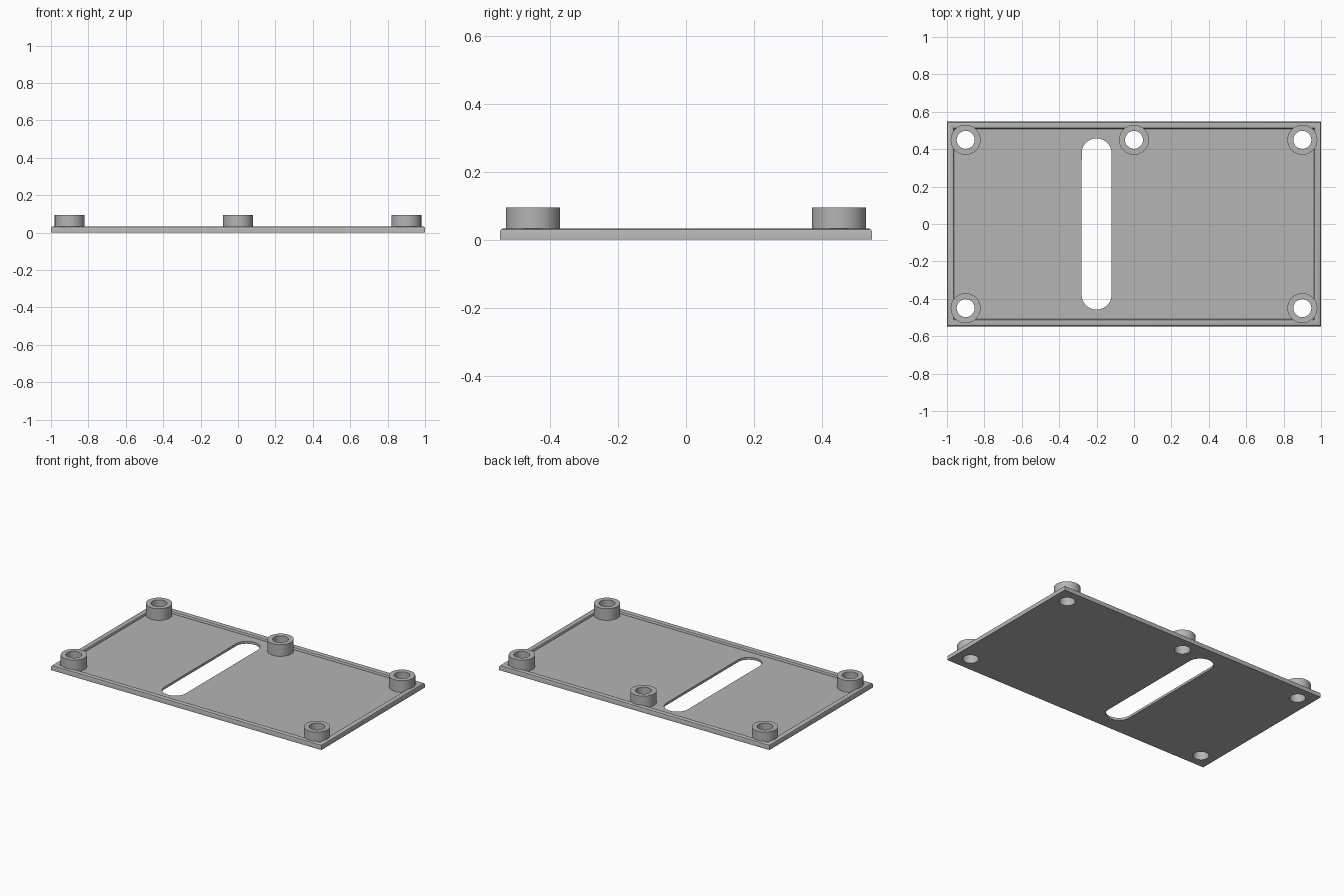
import bpy, bmesh, math

cube = bpy.data.objects.get("Cube")
if cube:
    bpy.data.objects.remove(cube, do_unlink=True)

HALF_X, HALF_Y = 1.0, 0.547
FLOOR_Z, BOSS_TOP = 0.016, 0.094
BOSS_R, HOLE_R, SLOT_R = 0.08, 0.048, 0.08
SEGMENTS = 48

grey = bpy.data.materials.new("grey_plastic")
grey.use_nodes = True
colour = (0.46, 0.46, 0.46, 1)
grey.diffuse_color = colour
grey.node_tree.nodes["Principled BSDF"].inputs["Base Color"].default_value = colour


def make_object(name, bm):
    bmesh.ops.recalc_face_normals(bm, faces=bm.faces)
    mesh = bpy.data.meshes.new(name)
    bm.to_mesh(mesh)
    bm.free()
    mesh.materials.append(grey)
    obj = bpy.data.objects.new(name, mesh)
    bpy.context.collection.objects.link(obj)
    return obj


def bridge(bm, a, b):
    for i in range(len(a)):
        j = (i + 1) % len(a)
        bm.faces.new((a[i], a[j], b[j], b[i]))


def ring(bm, points, z):
    return [bm.verts.new((x, y, z)) for x, y in points]


def circle(x, y, r):
    steps = [2 * math.pi * i / SEGMENTS for i in range(SEGMENTS)]
    return [(x + r * math.cos(t), y + r * math.sin(t)) for t in steps]


def smooth(obj):
    bpy.ops.object.select_all(action="DESELECT")
    obj.select_set(True)
    bpy.context.view_layer.objects.active = obj
    bpy.ops.object.shade_smooth_by_angle(angle=math.radians(35))


# Base plate with a rounded raised rim: (inset, height) profile
rim = [(0, 0), (0, 0.024), (0.003, 0.030), (0.010, 0.033),
       (0.028, 0.033), (0.035, 0.030), (0.038, 0.024), (0.038, FLOOR_Z)]
bm = bmesh.new()
loops = []
for inset, z in rim:
    x, y = HALF_X - inset, HALF_Y - inset
    loops.append(ring(bm, [(-x, -y), (x, -y), (x, y), (-x, y)], z))
for lower, upper in zip(loops, loops[1:]):
    bridge(bm, lower, upper)
bm.faces.new(loops[0])
bm.faces.new(loops[-1])
plate = make_object("base_plate", bm)

# Cutter for the long slot and the screw holes
bosses = {"boss_front_right": (-0.9, -0.45), "boss_front_left": (0.9, -0.45),
          "boss_back_right": (-0.9, 0.45), "boss_back_left": (0.9, 0.45),
          "boss_back_middle": (0, 0.45)}
slot = [(x, y + math.copysign(0.378, i < SEGMENTS / 2 and 1 or -1))
        for i, (x, y) in enumerate(circle(-0.2, 0, SLOT_R))]
outlines = [slot] + [circle(x, y, HOLE_R) for x, y in bosses.values()]
bm = bmesh.new()
for points in outlines:
    low, high = ring(bm, points, -0.1), ring(bm, points, 0.2)
    bridge(bm, low, high)
    bm.faces.new(low)
    bm.faces.new(high)
cutter = make_object("opening_cutter", bm)
cutter.hide_render = True

cut = plate.modifiers.new("openings", "BOOLEAN")
cut.operation, cut.solver, cut.object = "DIFFERENCE", "EXACT", cutter
bpy.context.view_layer.objects.active = plate
bpy.ops.object.modifier_apply(modifier=cut.name)
bpy.data.objects.remove(cutter, do_unlink=True)
smooth(plate)

# Hollow screw bosses
for name, (x, y) in bosses.items():
    bm = bmesh.new()
    sections = [ring(bm, circle(x, y, r), z) for r, z in
                ((BOSS_R, 0.012), (BOSS_R, BOSS_TOP), (HOLE_R, BOSS_TOP), (HOLE_R, 0.012))]
    for k in range(4):
        bridge(bm, sections[k], sections[(k + 1) % 4])
    smooth(make_object(name, bm))
